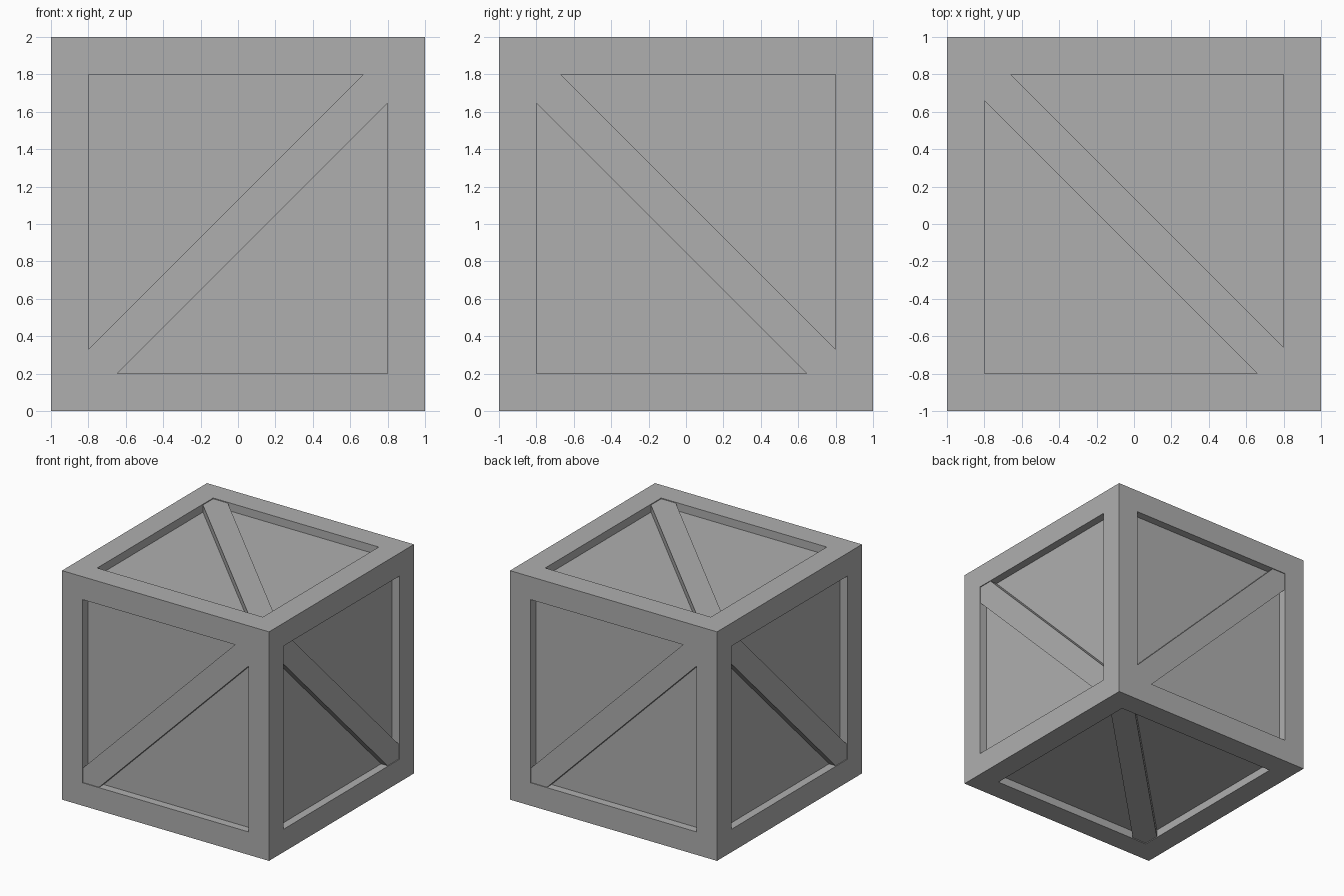
import bpy, bmesh
from math import radians
from mathutils import Matrix

if "Cube" in bpy.data.objects:
    bpy.data.objects.remove(bpy.data.objects["Cube"])

FRAME, RECESS = 0.2, 0.07           # frame width, panel depth
BRACE_W, BRACE_GAP = 0.2, 0.007     # brace width, brace depth below the frame

# Dark grey paint
paint = bpy.data.materials.new("dark_grey")
paint.diffuse_color = (0.43, 0.43, 0.43, 1)
paint.use_nodes = True
paint.node_tree.nodes["Principled BSDF"].inputs["Base Color"].default_value = paint.diffuse_color


def box_bmesh(size, matrix):
    bm = bmesh.new()
    bmesh.ops.create_cube(bm, size=1, matrix=matrix @ Matrix.Diagonal((*size, 1)))
    return bm


def finish(bm, name):
    mesh = bpy.data.meshes.new(name)
    bm.to_mesh(mesh)
    bm.free()
    mesh.materials.append(paint)
    obj = bpy.data.objects.new(name, mesh)
    bpy.context.collection.objects.link(obj)
    return obj


# Crate body: cube with a square recessed panel on every face
bm = box_bmesh((2, 2, 2), Matrix.Translation((0, 0, 1)))
panels = bm.faces[:]
bmesh.ops.inset_individual(bm, faces=panels, thickness=FRAME, use_even_offset=True)
bmesh.ops.inset_individual(bm, faces=panels, thickness=0, depth=-RECESS)
finish(bm, "crate_body")

# Diagonal braces, ends buried in the frame
thick = RECESS - BRACE_GAP + 0.02
offset = 1 - BRACE_GAP - thick / 2
length = 2.4

# Side braces, alternating rising and falling round the crate
for i, side in enumerate(("front", "right", "back", "left")):
    tilt = -45 if i % 2 == 0 else 45
    m = (Matrix.Translation((0, 0, 0.988)) @ Matrix.Rotation(radians(90 * i), 4, 'Z')
         @ Matrix.Translation((0, -offset, 0)) @ Matrix.Rotation(radians(tilt), 4, 'Y'))
    finish(box_bmesh((length, thick, BRACE_W), m), side + "_brace")

# Top and bottom braces, on opposite diagonals
for side, sign in (("top", 1), ("bottom", -1)):
    m = Matrix.Translation((0, 0, 1 + sign * offset)) @ Matrix.Rotation(radians(-45 * sign), 4, 'Z')
    finish(box_bmesh((length, BRACE_W, thick), m), side + "_brace")
